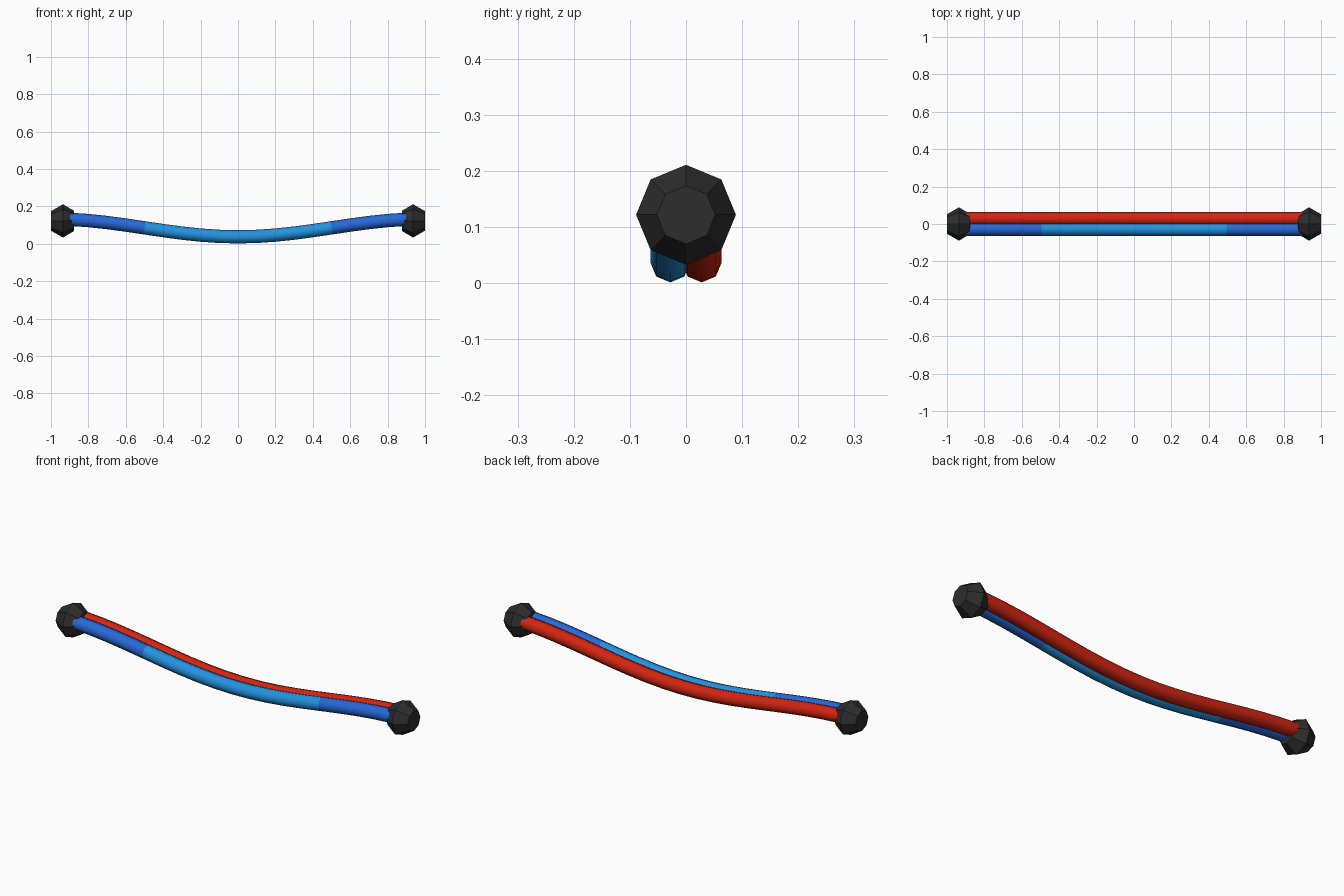
import bpy, bmesh, math
from mathutils import Vector

if "Cube" in bpy.data.objects:
    bpy.data.objects.remove(bpy.data.objects["Cube"])


def material(name, rgb):
    m = bpy.data.materials.new(name)
    m.diffuse_color = (*rgb, 1)
    m.use_nodes = True
    m.node_tree.nodes["Principled BSDF"].inputs["Base Color"].default_value = m.diffuse_color
    return m


RED = material("red", (0.65, 0.018, 0.006))
BLUE = material("blue", (0.02, 0.14, 0.68))
LIGHT_BLUE = material("light blue", (0.018, 0.29, 0.74))
BLACK = material("black", (0.026, 0.026, 0.026))
SIDES = 8


def loft(name, stations, mats, colour_rule=None, smooth=False):
    """Join octagonal rings; each station is (x, y, z, radius, slope)."""
    bm = bmesh.new()
    rings = []
    for x, y, z, r, slope in stations:
        up = Vector((-slope, 0, 1)).normalized()
        ring = []
        for k in range(SIDES):
            a = 2 * math.pi * k / SIDES
            ring.append(bm.verts.new(Vector((x, y, z)) + up * r * math.cos(a)
                                     + Vector((0, r * math.sin(a), 0))))
        rings.append(ring)
    for a, b in zip(rings, rings[1:]):
        for k in range(SIDES):
            n = (k + 1) % SIDES
            bm.faces.new((a[k], a[n], b[n], b[k]))
    bm.faces.new(rings[0])
    bm.faces.new(rings[-1])
    bmesh.ops.recalc_face_normals(bm, faces=bm.faces)
    for f in bm.faces:
        f.smooth = smooth and len(f.verts) == 4
        if colour_rule:
            f.material_index = colour_rule(f.calc_center_median())
    me = bpy.data.meshes.new(name)
    bm.to_mesh(me)
    bm.free()
    for m in mats:
        me.materials.append(m)
    ob = bpy.data.objects.new(name, me)
    bpy.context.collection.objects.link(ob)
    return ob


def hose_path(y):
    """Sagging line: low in the middle, levelling off at the ends."""
    return [(i / 10, y, 0.085 - 0.048 * math.cos(math.pi * i / 10), 0.0355,
             0.048 * math.pi * math.sin(math.pi * i / 10)) for i in range(-9, 10)]


# Two side-by-side hoses; the front one has a lighter middle
loft("back_hose", hose_path(0.028), [RED], smooth=True)
loft("front_hose", hose_path(-0.028), [BLUE, LIGHT_BLUE],
     lambda c: 1 if abs(c.x) < 0.5 else 0, smooth=True)

# Faceted knobs at both ends
for side, s in (("left", -1), ("right", 1)):
    profile = [(1.0, 0.052), (0.936, 0.089), (0.878, 0.055)]
    loft(side + "_end_knob", [(s * x, 0, 0.122, r, 0) for x, r in profile], [BLACK])
